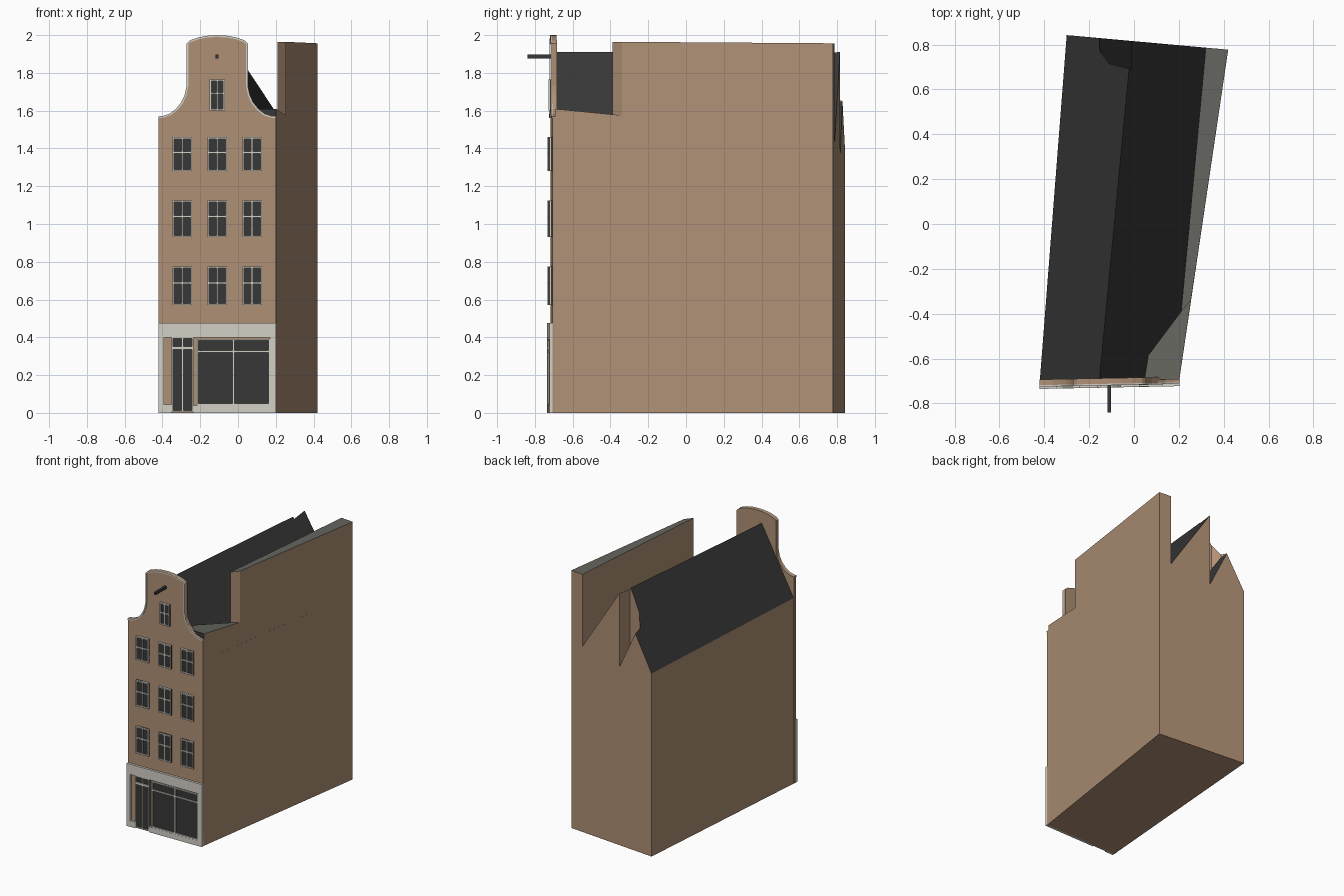
import bpy, bmesh
from mathutils import Vector

cube = bpy.data.objects.get("Cube")
if cube:
    bpy.data.objects.remove(cube)


def material(name, rgb):
    m = bpy.data.materials.new(name)
    m.use_nodes = True
    m.diffuse_color = (*rgb, 1)
    m.node_tree.nodes["Principled BSDF"].inputs["Base Color"].default_value = (*rgb, 1)
    return m


BRICK = material("tan_brick", (0.43, 0.28, 0.18))
TRIM = material("pale_trim", (0.66, 0.63, 0.57))
DARK = material("charcoal", (0.038, 0.038, 0.038))
FLAT = material("grey_flat_roof", (0.13, 0.13, 0.115))


def build(name, lofts, mats, rule=None, skew=False):
    """One object from pairs of matching rings, each closed into a solid."""
    bm = bmesh.new()
    for ring_a, ring_b in lofts:
        a = [bm.verts.new(p) for p in ring_a]
        b = [bm.verts.new(p) for p in ring_b]
        bm.faces.new(a)
        bm.faces.new(b[::-1])
        for i in range(len(a)):
            j = (i + 1) % len(a)
            bm.faces.new((a[j], a[i], b[i], b[j]))
    if skew:  # the street front is turned slightly
        for v in bm.verts:
            v.co.y += 0.02 * (v.co.x + 0.11)
    bmesh.ops.recalc_face_normals(bm, faces=bm.faces)
    me = bpy.data.meshes.new(name)
    bm.to_mesh(me)
    bm.free()
    for m in mats:
        me.materials.append(m)
    ob = bpy.data.objects.new(name, me)
    bpy.context.scene.collection.objects.link(ob)
    if rule:
        paint(ob, rule)
    return ob


def paint(ob, rule):
    for p in ob.data.polygons:
        p.material_index = rule(p.normal)


def upright(outline, low, high):
    """Solid standing on an xy outline; heights are functions of x, y."""
    return ([(x, y, low(x, y)) for x, y in outline],
            [(x, y, high(x, y)) for x, y in outline])


def plate(outline, y0, y1):
    return [(x, y0, z) for x, z in outline], [(x, y1, z) for x, z in outline]


def panel(x0, x1, z0, z1, y0, y1):
    return plate([(x0, z0), (x1, z0), (x1, z1), (x0, z1)], y0, y1)


# Main house: walls, pitched roof and valley beside the party wall
front = [(-.42, -.70, 0), (-.42, -.70, 1.41), (-.155, -.70, 1.91),
         (.18, -.695, 1.41), (.202, -.694, 1.41), (.202, -.694, 0)]
back = [(-.30, .842, 0), (-.30, .842, 1.39), (-.01, .815, 1.91),
        (.32, .786, 1.41), (.42, .777, 1.41), (.42, .777, 0)]
house = build("house_body", [(front, back)], [BRICK, DARK])

# Notch in the rear of the roof, with a floor falling toward the ridge
notch = build("notch_cutter", [upright(
    [(-.152, .77), (-.11, .715), (-.012, .69), (-.01, .92), (-.158, .92)],
    lambda x, y: 1.64 - (x + .15) * 2.07, lambda x, y: 2.2)], [BRICK])
cut = house.modifiers.new("roof_notch", "BOOLEAN")
cut.operation = "DIFFERENCE"
cut.solver = "EXACT"
cut.object = notch
bpy.context.view_layer.objects.active = house
house.select_set(True)
bpy.ops.object.modifier_apply(modifier=cut.name)
bpy.data.objects.remove(notch)
paint(house, lambda n: 1 if n.z > .1 else 0)

# Tall party wall and the low flat corner in front of it
valley = lambda x, y: 1.41
build("party_wall", [upright([(.21, -.39), (.254, -.34), (.42, .777), (.32, .786)],
                             valley, lambda x, y: 1.962 - .007 * y)],
      [BRICK, FLAT], lambda n: 1 if n.z > .9 else 0)
build("corner_roof", [upright([(.02, -.69), (.202, -.694), (.254, -.34), (.21, -.39), (.03, -.63)],
                              valley, lambda x, y: 1.61 - .097 * (y + .7))],
      [BRICK, FLAT, DARK], lambda n: 1 if n.z > .9 else 2 if n.y < -.9 else 0)

# Bell gable front: half outline from shoulder to crown, mirrored about its axis
AXIS, WALL = -.11, -.712
half = [(.312, 1.57), (.285, 1.573), (.25, 1.585), (.218, 1.61), (.19, 1.645),
        (.172, 1.685), (.163, 1.73), (.163, 1.955), (.145, 1.972), (.10, 1.988), (.05, 1.997)]
edge = ([(AXIS - x, z) for x, z in half] + [(AXIS, 2)]
        + [(AXIS + x, z) for x, z in half[::-1]])
build("gable_front", [plate([(-.422, 0)] + edge + [(.202, 0)], WALL, -.687)],
      [BRICK], skew=True)

# Thin coping following the gable edge
inner = []
for i, p in enumerate(edge):
    d = Vector(edge[min(i + 1, len(edge) - 1)]) - Vector(edge[max(i - 1, 0)])
    d.normalize()
    inner.append((p[0] + d.y * .01, p[1] - d.x * .01))
build("gable_coping", [plate([edge[i], edge[i + 1], inner[i + 1], inner[i]], -.719, WALL + .001)
                       for i in range(len(edge) - 1)], [TRIM], skew=True)

# Windows: dark glass with an outer frame, mullion and transom
glass, frames = [], []


def window(x0, x1, z0, z1, transom, bar=.009, mullion=True):
    f = (-.728, WALL + .001)
    glass.append(panel(x0, x1, z0, z1, -.72, WALL + .001))
    frames.extend([panel(x0, x0 + bar, z0, z1, *f), panel(x1 - bar, x1, z0, z1, *f),
                   panel(x0 + bar, x1 - bar, z0, z0 + bar, *f),
                   panel(x0 + bar, x1 - bar, z1 - bar, z1, *f)])
    mid = (x0 + x1) / 2
    if mullion:
        frames.append(panel(mid - .005, mid + .005, z0, z1, *f))
    frames.append(panel(x0, x1, transom - .005, transom + .005, *f))


for z0, z1, transom in [(.57, .775, .688), (.93, 1.125, 1.04), (1.28, 1.46, 1.378)]:
    for x in (-.295, AXIS, .075):
        window(x - .052, x + .052, z0, z1, transom)
window(AXIS - .04, AXIS + .04, 1.6, 1.766, 1.692)
window(-.217, .17, .04, .392, .325)
window(-.352, -.236, .005, .4, .34, bar=.007)
build("window_glass", glass, [DARK], skew=True)
build("window_frames", frames, [TRIM], skew=True)

# Shop front: fascia, pilasters and plinths
shop = [(-.422, .202, .398, .475), (-.422, -.393, 0, .398), (.17, .202, 0, .398),
        (-.393, -.352, 0, .045), (-.236, .17, 0, .04), (-.352, -.236, .335, .352)]
build("shop_front", [panel(*s, -.729, WALL + .001) for s in shop], [TRIM], skew=True)

# Hoisting beam
build("hoist_beam", [panel(-.118, -.102, 1.877, 1.897, -.84, -.70)], [DARK])
